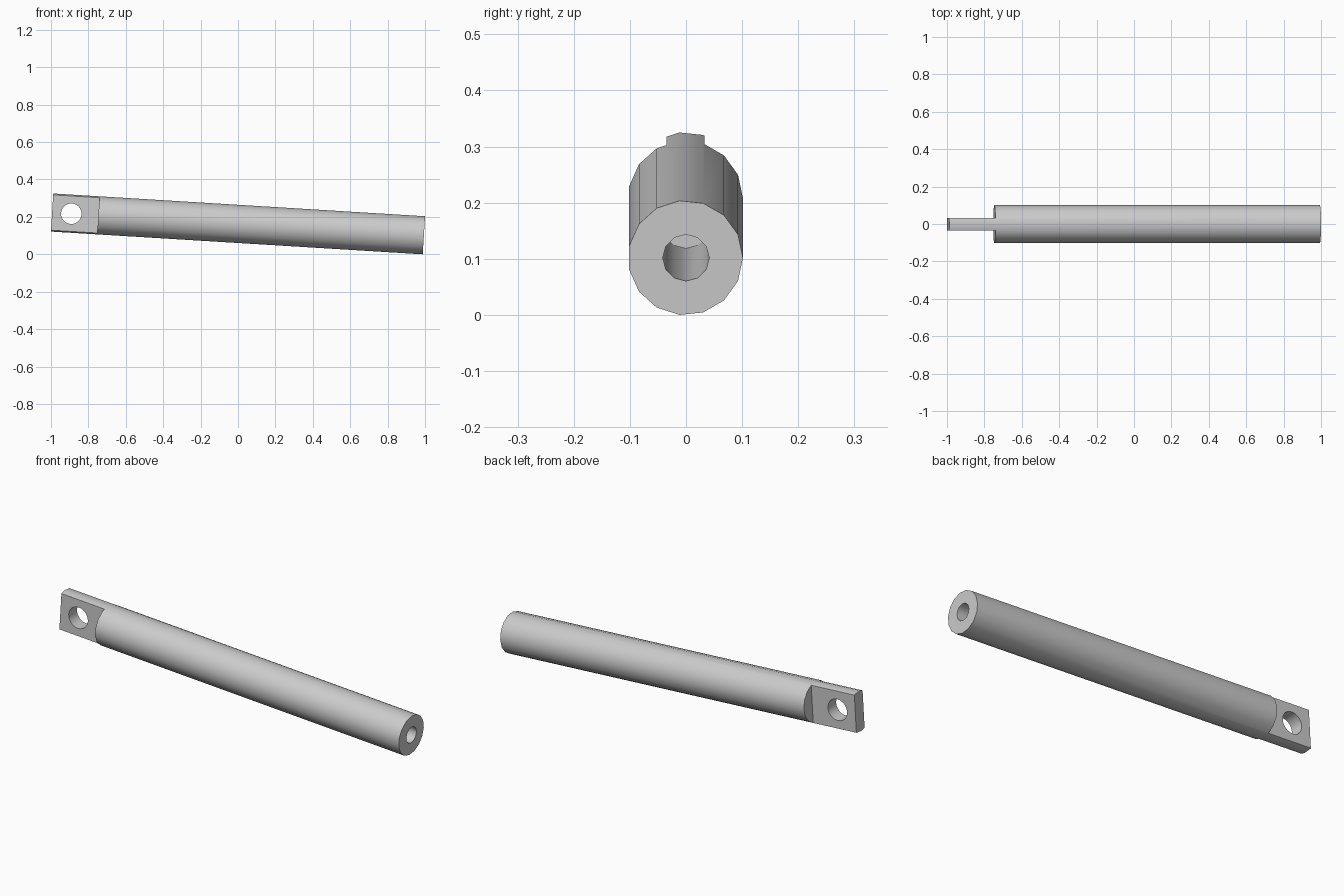
import bpy, bmesh
from math import sin, cos, pi, radians
from mathutils import Matrix

cube = bpy.data.objects.get("Cube")
if cube:
    bpy.data.objects.remove(cube, do_unlink=True)

TILT = radians(3.5)
HALF = 0.9957
RADIUS = 0.1025
SHOULDER = -0.748

steel = bpy.data.materials.new("grey_steel")
steel.use_nodes = True
steel.diffuse_color = (0.6, 0.6, 0.6, 1)
steel.node_tree.nodes["Principled BSDF"].inputs["Base Color"].default_value = (0.6, 0.6, 0.6, 1)


def prism(name, outline, x0, x1, matrix=Matrix()):
    """Extrude a (y, z) outline along x."""
    bm = bmesh.new()
    face = bm.faces.new([bm.verts.new((x0, y, z)) for y, z in outline])
    new = bmesh.ops.extrude_face_region(bm, geom=[face])["geom"]
    verts = [g for g in new if isinstance(g, bmesh.types.BMVert)]
    bmesh.ops.translate(bm, verts=verts, vec=(x1 - x0, 0, 0))
    bmesh.ops.recalc_face_normals(bm, faces=bm.faces)
    bm.transform(matrix)
    mesh = bpy.data.meshes.new(name)
    bm.to_mesh(mesh)
    bm.free()
    mesh.materials.append(steel)
    obj = bpy.data.objects.new(name, mesh)
    bpy.context.collection.objects.link(obj)
    return obj


def ring(sides, radius, y=0):
    return [(y + radius * cos(2 * pi * i / sides), radius * sin(2 * pi * i / sides))
            for i in range(sides)]


def slab(y0, y1):
    return [(y0, -0.2), (y1, -0.2), (y1, 0.2), (y0, 0.2)]


# Main rod
rod = prism("rod", ring(15, RADIUS, -0.001), -HALF, HALF)

# Cutters: end bore, the two flats of the tab, and the pin hole through the tab
cutters = [
    prism("bore_cutter", ring(12, 0.0415), 0.045, 1.1),
    prism("front_flat_cutter", slab(-0.2, -0.0345), -1.1, SHOULDER),
    prism("back_flat_cutter", slab(0.033, 0.2), -1.1, SHOULDER),
    prism("pin_hole_cutter", ring(24, 0.055), -0.2, 0.2,
          Matrix.Translation((-0.893, 0, 0)) @ Matrix.Rotation(pi / 2, 4, "Z")),
]

bpy.ops.object.select_all(action="DESELECT")
bpy.context.view_layer.objects.active = rod
rod.select_set(True)
for cutter in cutters:
    cutter.hide_render = True
    mod = rod.modifiers.new(cutter.name, "BOOLEAN")
    mod.operation = "DIFFERENCE"
    mod.solver = "EXACT"
    mod.object = cutter
    bpy.ops.object.modifier_apply(modifier=mod.name)
for cutter in cutters:
    bpy.data.objects.remove(cutter, do_unlink=True)

# Smooth barrel with crisp ends, then lean the rod so its bored end rests on the ground
bpy.ops.object.shade_smooth_by_angle(angle=radians(35))
rod.rotation_euler.y = TILT
rod.location.z = HALF * sin(TILT) + RADIUS * sin(radians(96)) * cos(TILT)
